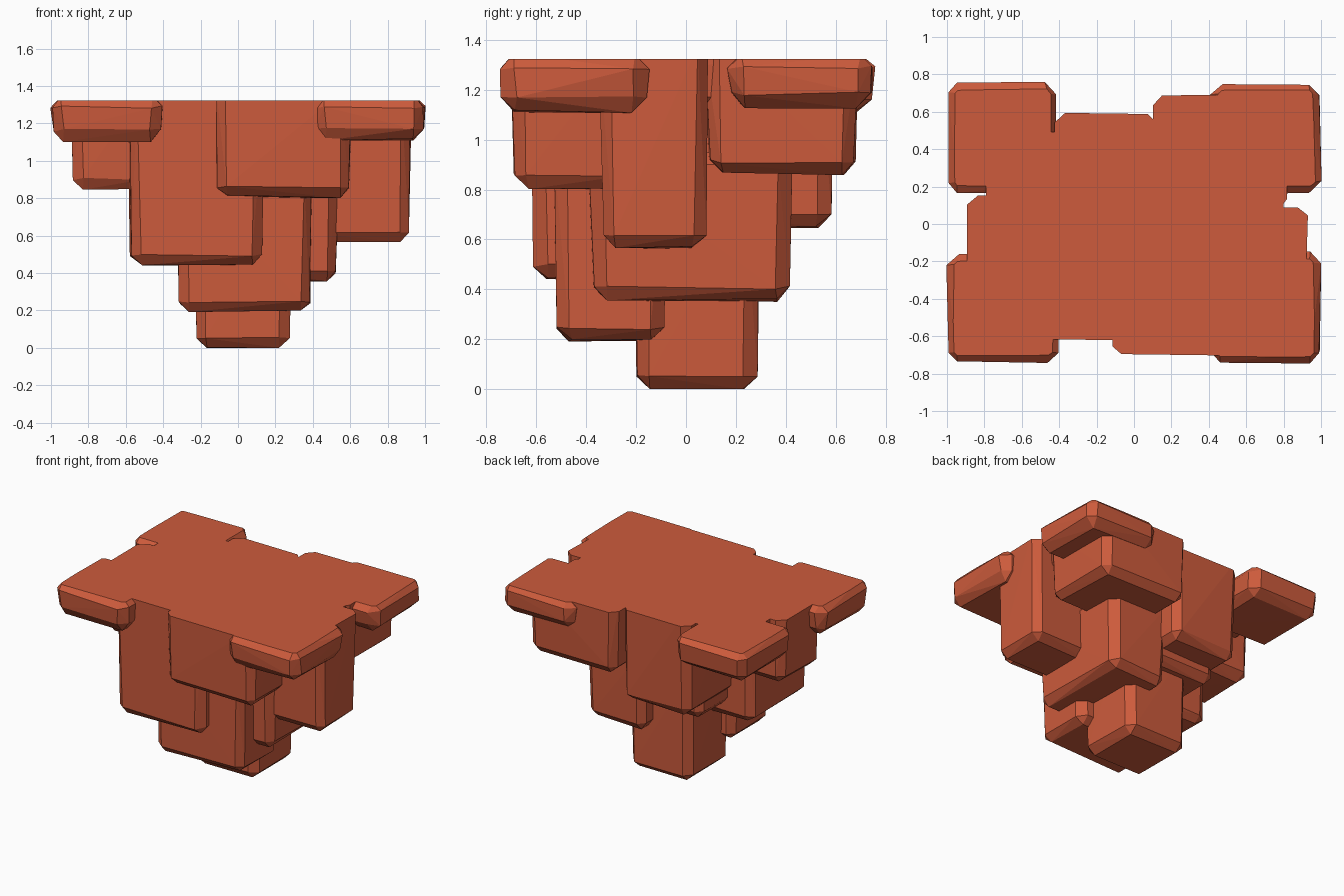
import bpy, bmesh, random
from mathutils import Vector

if "Cube" in bpy.data.objects:
    bpy.data.objects.remove(bpy.data.objects["Cube"])

random.seed(4)
TOP = 1.325

rock = bpy.data.materials.new("terracotta rock")
rock.diffuse_color = (0.61, 0.105, 0.045, 1)
rock.use_nodes = True
rock.node_tree.nodes["Principled BSDF"].inputs["Base Color"].default_value = rock.diffuse_color


def block(name, x0, x1, y0, y1, z0, z1, bevel=0.05, taper=0.015, jitter=0.008):
    """Chiselled convex stone: a chamfered box, slightly narrower at the foot."""
    bm = bmesh.new()
    bmesh.ops.create_cube(bm, size=1)
    c = Vector(((x0 + x1) / 2, (y0 + y1) / 2, (z0 + z1) / 2))
    d = Vector((x1 - x0, y1 - y0, z1 - z0))
    for v in bm.verts:
        inset = taper if v.co.z < 0 else 0
        v.co = Vector((c.x + v.co.x * (d.x - 2 * inset),
                       c.y + v.co.y * (d.y - 2 * inset), c.z + v.co.z * d.z))
    if bevel:
        bmesh.ops.bevel(bm, geom=bm.edges[:], offset=bevel, segments=1, affect='EDGES')
    pts = [v.co + Vector([random.uniform(-jitter, jitter) for _ in range(3)]) for v in bm.verts]
    bm.clear()
    for p in pts:
        bm.verts.new(p)
    res = bmesh.ops.convex_hull(bm, input=bm.verts[:])
    junk = [g for g in res["geom_interior"] if isinstance(g, bmesh.types.BMVert)]
    if junk:
        bmesh.ops.delete(bm, geom=junk, context='VERTS')
    bmesh.ops.recalc_face_normals(bm, faces=bm.faces[:])
    me = bpy.data.meshes.new(name)
    bm.to_mesh(me)
    bm.free()
    me.materials.append(rock)
    ob = bpy.data.objects.new(name, me)
    bpy.context.collection.objects.link(ob)
    return ob


H = 1.42   # columns run past the top and are cut flat
island = block("floating_rock", -0.40, 0.42, -0.35, 0.40, 0.55, H)

stones = [
    # corner slabs under the flat top
    block("slab_front_left", -1.0, -0.40, -0.745, -0.155, 1.11, 1.345, 0.055),
    block("slab_front_right", 0.40, 1.0, -0.75, -0.15, 1.115, 1.345, 0.055),
    block("slab_back_left", -1.0, -0.41, 0.165, 0.755, 1.11, 1.345, 0.055),
    block("slab_back_right", 0.41, 1.0, 0.165, 0.755, 1.13, 1.345, 0.055),
    # flat deck filling the middle between the slabs
    block("deck", -0.80, 0.80, -0.50, 0.50, 1.14, H, 0.03),
    # front columns
    block("front_left_column", -0.585, 0.14, -0.622, 0.08, 0.45, H),
    block("front_right_column", -0.12, 0.61, -0.70, -0.20, 0.81, H),
    block("lower_front_column", -0.325, 0.40, -0.53, -0.08, 0.195, 0.95),
    # side columns
    block("left_column", -0.89, -0.45, -0.32, 0.16, 0.855, H),
    block("right_column", 0.30, 0.925, -0.345, 0.09, 0.57, H),
    block("lower_right_column", 0.05, 0.535, -0.385, 0.425, 0.36, 0.95),
    # back columns
    block("back_left_column", -0.425, 0.13, -0.02, 0.59, 0.65, H),
    block("back_right_column", 0.10, 0.82, 0.08, 0.69, 0.865, H),
    # foot
    block("foot", -0.235, 0.285, -0.21, 0.295, 0.0, 0.80, 0.055, 0.012, 0.004),
]
cutter = block("top_cutter", -2, 2, -2, 2, TOP, 2.5, 0, 0, 0)

# Fuse all stones, then cut the top flat
for other in stones + [cutter]:
    other.hide_render = True
    m = island.modifiers.new(other.name, 'BOOLEAN')
    m.object = other
    m.solver = 'EXACT'
    m.operation = 'DIFFERENCE' if other is cutter else 'UNION'
deps = bpy.context.evaluated_depsgraph_get()
fused = bpy.data.meshes.new_from_object(island.evaluated_get(deps))
island.modifiers.clear()
island.data = fused
for other in stones + [cutter]:
    bpy.data.objects.remove(other)

# One material, flat faces, standing exactly on the ground
fused.materials.clear()
fused.materials.append(rock)
low = min(v.co.z for v in fused.vertices)
for v in fused.vertices:
    v.co.z -= low
for p in fused.polygons:
    p.material_index = 0
    p.use_smooth = False
